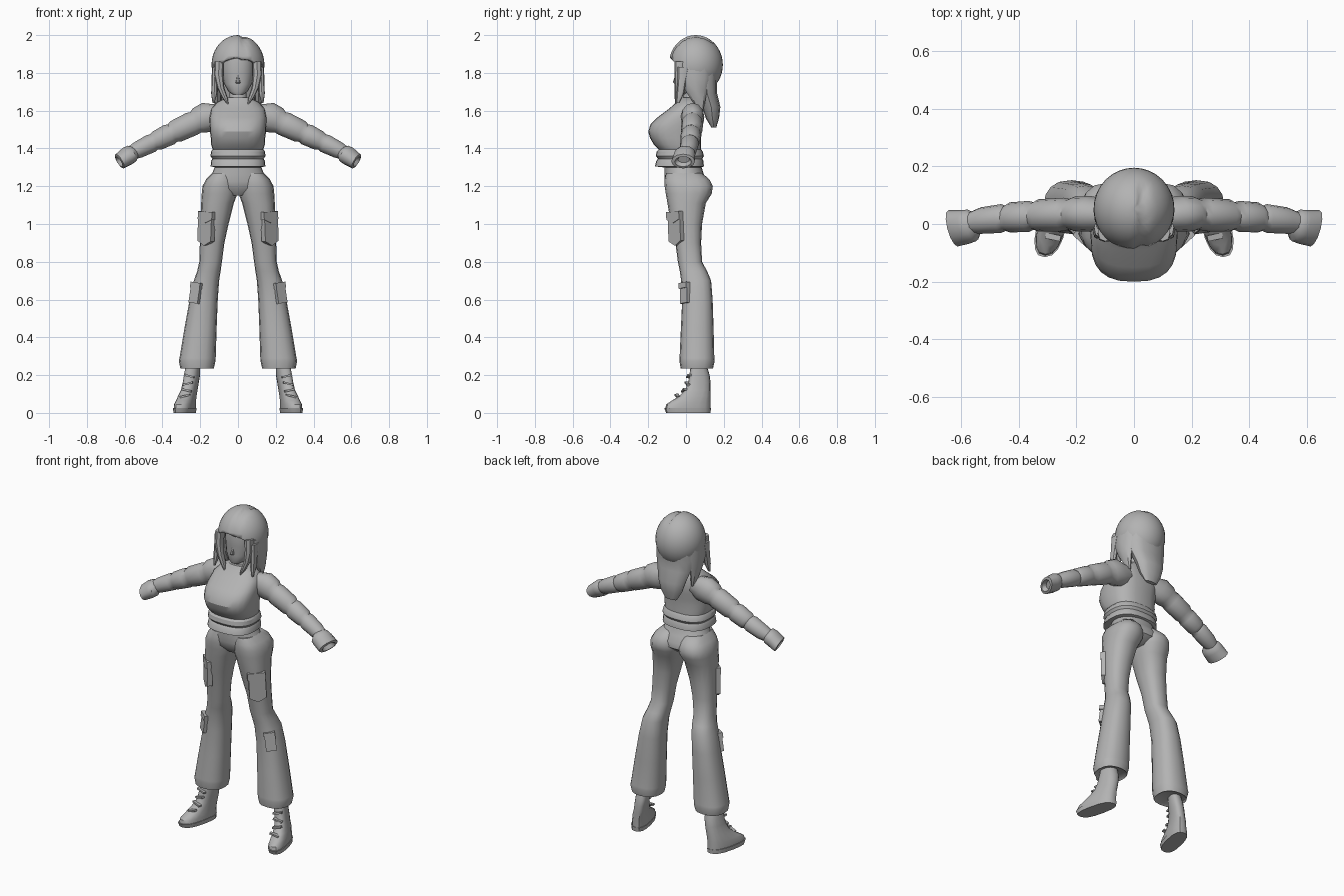
import bpy, bmesh, math
from mathutils import Vector, Matrix

grey = bpy.data.materials.new("plain_grey")
grey.diffuse_color = (0.45, 0.45, 0.45, 1)


def finish(bm, name, mirror=False, angle=40):
    bmesh.ops.recalc_face_normals(bm, faces=bm.faces)
    me = bpy.data.meshes.new(name)
    bm.to_mesh(me)
    bm.free()
    me.materials.append(grey)
    ob = bpy.data.objects.new(name, me)
    bpy.context.collection.objects.link(ob)
    if mirror:
        ob.modifiers.new("mirror", 'MIRROR').use_mirror_merge = False
    bpy.ops.object.select_all(action='DESELECT')
    ob.select_set(True)
    bpy.context.view_layer.objects.active = ob
    bpy.ops.object.shade_smooth_by_angle(angle=math.radians(angle))
    return ob


def skin(bm, rings):
    """Bridge equal point rings into a closed tube."""
    vs = [[bm.verts.new(p) for p in r] for r in rings]
    n = len(vs[0])
    for a, b in zip(vs, vs[1:]):
        for i in range(n):
            j = (i + 1) % n
            bm.faces.new((a[i], a[j], b[j], b[i]))
    bm.faces.new(vs[0])
    bm.faces.new(vs[-1])


def unit(n, power):
    """Points of a rounded-box outline of radius 1."""
    out = []
    for i in range(n):
        t = 2 * math.pi * i / n
        c, s = math.cos(t), math.sin(t)
        out.append((math.copysign(abs(c) ** (2 / power), c),
                    math.copysign(abs(s) ** (2 / power), s)))
    return out


def stack(name, rows, mirror=False, n=16, power=2.2, shear=0, angle=40):
    """Horizontal sections: z, x min, x max, y front, y back."""
    bm = bmesh.new()
    rings = []
    for z, x0, x1, y0, y1 in rows:
        ring = []
        for c, s in unit(n, power):
            y = (y0 + y1) / 2 + s * (y1 - y0) / 2
            ring.append(((x0 + x1) / 2 + c * (x1 - x0) / 2 - shear * (y - 0.03), y, z))
        rings.append(ring)
    skin(bm, rings)
    return finish(bm, name, mirror, angle)


def tube(name, rows, turn=0.0, n=12):
    """Arm sections: x, y, z, width, height, square to the arm."""
    u, v = Vector((turn, 1, 0)), Vector((0.47, 0, 0.88))
    bm = bmesh.new()
    skin(bm, [[Vector(r[:3]) + u * c * r[3] + v * s * r[4] for c, s in unit(n, 2)] for r in rows])
    return finish(bm, name, True)


def ellipsoid(name, centre, radii, n=20):
    bm = bmesh.new()
    bmesh.ops.create_uvsphere(bm, u_segments=n, v_segments=n // 2, radius=1)
    for v in bm.verts:
        v.co = Vector(centre) + Vector(a * b for a, b in zip(v.co, radii))
    return finish(bm, name)


def plate(name, centre, size, yaw, lean=0.0, pitch=0.0, point=0.0):
    """Mirrored box whose lower edge may come to a point."""
    bm = bmesh.new()
    w, d, h = (s / 2 for s in size)
    prof = [(-w, h), (w, h), (w, -h + point), (0, -h), (-w, -h + point)]
    m = Matrix.Translation(centre) @ Matrix.Rotation(lean, 4, 'Y') @ \
        Matrix.Rotation(yaw, 4, 'Z') @ Matrix.Rotation(pitch, 4, 'X')
    skin(bm, [[m @ Vector((x, y, z)) for x, z in prof] for y in (-d, d)])
    return finish(bm, name, True)


# Sweater body with waist folds and bust
body = [(1.30, .12, -.12, .08), (1.305, .145, -.165, .095), (1.335, .142, -.157, .092),
        (1.345, .136, -.148, .086), (1.36, .146, -.16, .095), (1.385, .142, -.155, .088),
        (1.395, .134, -.145, .08), (1.42, .142, -.17, .08), (1.455, .144, -.19, .08),
        (1.49, .149, -.2, .083), (1.53, .15, -.187, .088), (1.565, .15, -.15, .09),
        (1.61, .142, -.09, .085), (1.645, .11, -.05, .078), (1.67, .06, -.032, .06)]
stack("sweater", [(z, -r, r, a, b) for z, r, a, b in body], n=24, power=2.6, angle=30)

# Sleeves made of puffed segments, with cuffs
tube("sleeve", [(.09, .03, 1.58, .055, .06), (.15, .035, 1.568, .062, .083),
                (.205, .035, 1.548, .06, .073), (.225, .034, 1.538, .053, .061),
                (.245, .033, 1.53, .058, .065), (.33, .03, 1.49, .056, .061),
                (.348, .028, 1.481, .048, .052), (.365, .026, 1.473, .054, .058),
                (.43, .023, 1.441, .052, .053), (.445, .02, 1.434, .044, .045),
                (.46, .019, 1.427, .05, .05), (.53, .012, 1.392, .046, .045),
                (.565, .005, 1.375, .038, .037)])
tube("cuff", [(.545, .002, 1.383, .035, .03), (.562, -.005, 1.373, .055, .047),
              (.585, -.01, 1.360, .058, .05), (.627, -.015, 1.332, .063, .043),
              (.63, -.015, 1.33, .045, .03), (.61, -.012, 1.342, .03, .02)], turn=.25)

# Trousers: waist, flared legs and hem
stack("trouser_waist", [(1.31, -.12, .12, -.115, .08), (1.26, -.14, .14, -.115, .095),
                        (1.225, -.165, .165, -.112, .12), (1.19, -.165, .165, -.105, .12),
                        (1.15, -.06, .06, -.07, .07)], n=24)
stack("trouser_leg", [(1.27, .02, .135, -.105, .085), (1.235, .006, .17, -.113, .125),
                      (1.20, .002, .188, -.113, .142), (1.16, .003, .192, -.107, .136),
                      (1.11, .022, .195, -.098, .105), (1.0, .05, .198, -.08, .085),
                      (.9, .072, .202, -.056, .08), (.8, .085, .205, -.043, .085),
                      (.75, .092, .216, -.033, .112), (.7, .1, .234, -.026, .133),
                      (.6, .107, .256, -.02, .141), (.45, .113, .283, -.027, .146),
                      (.29, .118, .31, -.034, .15), (.275, .119, .313, -.035, .152),
                      (.235, .128, .305, -.028, .143), (.245, .14, .295, -.01, .13)],
      True, n=16, power=2.4)

# Cargo pockets with flaps
plate("thigh_pocket", (.168, -.052, .975), (.095, .03, .18), math.radians(42), -.07, .05, .025)
plate("thigh_pocket_flap", (.166, -.06, 1.035), (.1, .03, .06), math.radians(42), -.07, .05, .02)
plate("shin_pocket", (.223, -.004, .635), (.06, .026, .11), math.radians(38), -.15)
plate("shin_pocket_flap", (.22, -.009, .675), (.064, .026, .03), math.radians(38), -.15)

# Boots turned outward, with sole and laces
stack("boot_sole", [(0, .228, .328, -.105, .13), (.025, .225, .33, -.115, .132)],
      True, power=2.6, shear=.22)
stack("boot", [(.02, .228, .326, -.11, .13), (.045, .228, .325, -.105, .13),
               (.065, .229, .32, -.075, .13), (.09, .229, .315, -.035, .13),
               (.12, .226, .305, -.005, .13), (.16, .22, .298, .012, .13),
               (.2, .213, .292, .018, .125), (.25, .21, .283, .025, .11)],
      True, power=2.5, shear=.22)
for i, (y, z) in enumerate([(-.045, .09), (-.01, .12), (.008, .155), (.015, .195)]):
    plate(f"boot_lace_{i + 1}", (.28 - .007 * i, y, z), (.055, .02, .01), .2, .25 * (-1) ** i)

# Neck and face set back under the hair
stack("neck", [(1.62, -.055, .055, -.025, .06), (1.68, -.045, .045, -.015, .06),
               (1.75, -.045, .045, -.01, .06)])
stack("face", [(1.685, -.025, .025, -.045, .0), (1.70, -.05, .05, -.052, .05),
               (1.74, -.073, .073, -.055, .09), (1.80, -.085, .085, -.056, .12),
               (1.86, -.085, .085, -.062, .12), (1.91, -.07, .07, -.05, .1)], n=20)
stack("nose", [(1.745, -.012, .012, -.064, -.04), (1.75, -.012, .012, -.07, -.04),
               (1.79, -.005, .005, -.056, -.04)], n=8)

# Hair cap: sphere sliced obliquely, with a parting groove off centre
bm = bmesh.new()
bmesh.ops.create_uvsphere(bm, u_segments=32, v_segments=20, radius=1)
for v in bm.verts:
    x, y, z = v.co
    groove = max(0, 1 - abs(x - .2) / .14) * (.09 if z > 0 and y < .55 else 0)
    v.co = Vector((.14 * x, .052 + .143 * y, 1.843 + .157 * z)) - Vector((x, y, z)) * groove * .14
bmesh.ops.bisect_plane(bm, geom=bm.verts[:] + bm.edges[:] + bm.faces[:],
                       plane_co=(0, -.09, 1.885), plane_no=(0, .68, .73), clear_inner=True)
cap = finish(bm, "hair_cap")
mod = cap.modifiers.new("thickness", 'SOLIDIFY')
mod.thickness, mod.offset = .02, -1

# Long hair behind, and tapering locks beside the face
stack("back_hair", [(1.82, -.115, .115, .03, .175), (1.75, -.12, .12, .045, .165),
                    (1.69, -.11, .11, .06, .165), (1.62, -.088, .088, .085, .182),
                    (1.56, -.07, .07, .105, .175), (1.51, -.04, .04, .135, .16)], n=12)
stack("side_hair", [(1.85, .09, .135, -.03, .12), (1.77, .088, .14, -.03, .12),
                    (1.70, .085, .135, .0, .11), (1.64, .09, .125, .04, .1),
                    (1.59, .095, .11, .07, .09)], True, n=8)
stack("front_lock", [(1.86, .075, .125, -.06, .0), (1.79, .078, .128, -.062, -.01),
                     (1.72, .072, .11, -.06, -.02), (1.67, .055, .085, -.06, -.03),
                     (1.635, .05, .058, -.058, -.05)], True, n=8)
stack("outer_lock", [(1.83, .105, .138, -.045, .02), (1.75, .108, .14, -.045, .0),
                     (1.69, .11, .142, -.05, -.01), (1.64, .125, .135, -.05, -.035)], True, n=8)
